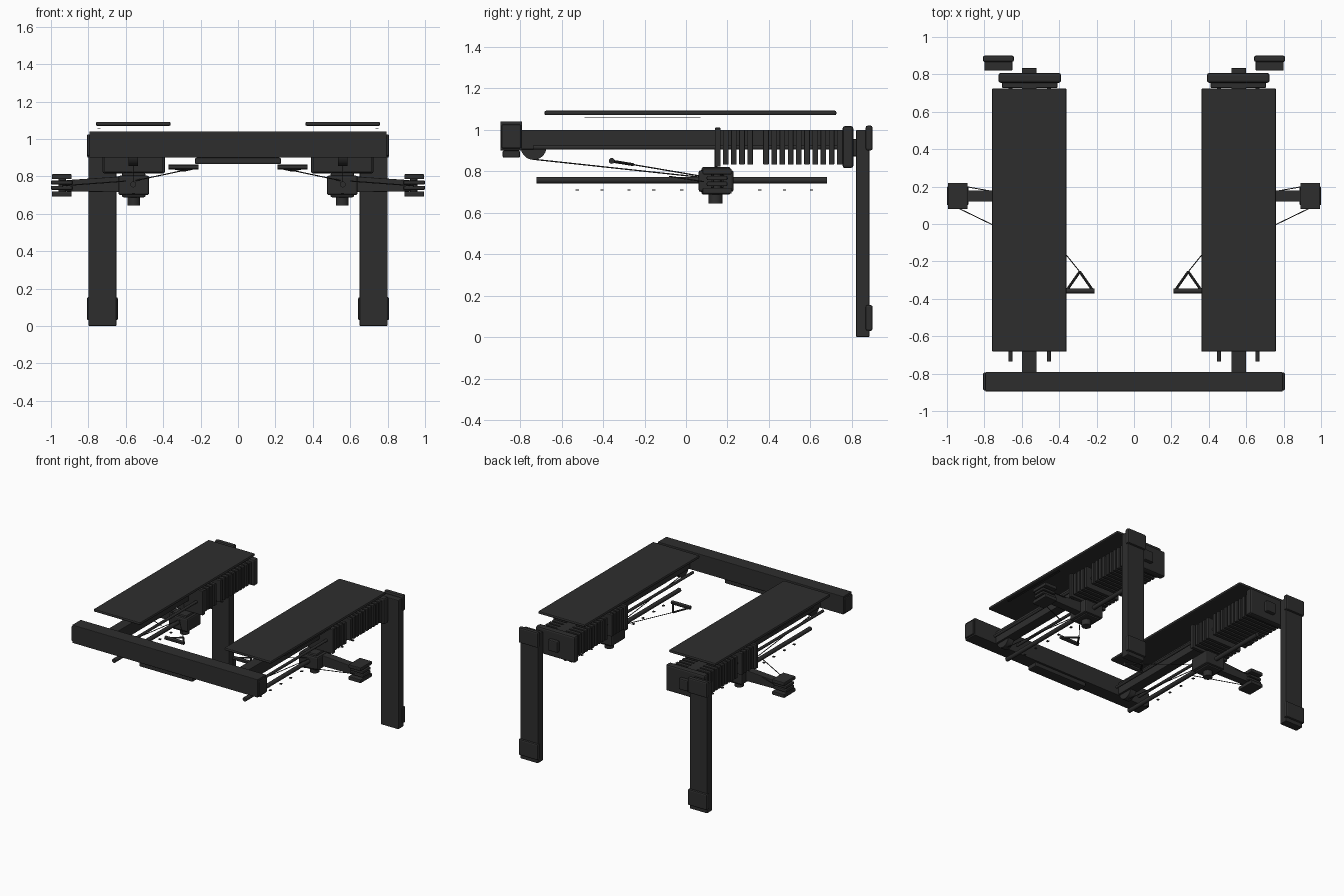
import bpy, bmesh, math
from mathutils import Vector, Matrix

cube = bpy.data.objects.get("Cube")
if cube:
    bpy.data.objects.remove(cube, do_unlink=True)

# Single dark finish
mat = bpy.data.materials.new("charcoal_black")
COL = (0.027, 0.027, 0.027, 1)
mat.diffuse_color = COL
mat.use_nodes = True
mat.node_tree.nodes["Principled BSDF"].inputs["Base Color"].default_value = COL


def finish(name, bm, bevel=0.0, smooth=False):
    me = bpy.data.meshes.new(name)
    bm.to_mesh(me)
    bm.free()
    me.materials.append(mat)
    ob = bpy.data.objects.new(name, me)
    bpy.context.collection.objects.link(ob)
    if bevel:
        m = ob.modifiers.new("bevel", 'BEVEL')
        m.width, m.segments, m.limit_method = bevel, 2, 'ANGLE'
    if smooth:
        bpy.ops.object.select_all(action='DESELECT')
        ob.select_set(True)
        bpy.context.view_layer.objects.active = ob
        bpy.ops.object.shade_smooth_by_angle()
    return ob


def add_box(bm, x, y, z):
    size = [b - a for a, b in (x, y, z)]
    mid = [(a + b) / 2 for a, b in (x, y, z)]
    bmesh.ops.create_cube(bm, size=1, matrix=Matrix.Translation(mid) @ Matrix.Diagonal((*size, 1)))


def add_rod(bm, a, b, r, sides):
    a, b = Vector(a), Vector(b)
    d = b - a
    mtx = Matrix.Translation((a + b) / 2) @ d.to_track_quat('Z', 'Y').to_matrix().to_4x4()
    bmesh.ops.create_cone(bm, cap_ends=True, segments=sides, radius1=r, radius2=r,
                          depth=d.length, matrix=mtx)


def box(name, x, y, z, bevel=0.004):
    bm = bmesh.new()
    add_box(bm, x, y, z)
    return finish(name, bm, bevel)


def rod(name, a, b, r, sides=16):
    bm = bmesh.new()
    add_rod(bm, a, b, r, sides)
    return finish(name, bm, smooth=True)


def span(s, a, b):
    return tuple(sorted((s * a, s * b)))


# Front cross beam and the plate beneath it
box("front_beam", (-0.795, 0.795), (-0.895, -0.79), (0.9, 1.04))
box("beam_lower_plate", (-0.23, 0.23), (-0.885, -0.80), (0.865, 0.9), 0.008)

for s, side in ((1, "left"), (-1, "right")):
    def sbox(name, x, y, z, bevel=0.004):
        return box(f"{side}_{name}", span(s, *x), y, z, bevel)

    def srod(name, a, b, r, sides=16):
        return rod(f"{side}_{name}", (s * a[0], *a[1:]), (s * b[0], *b[1:]), r, sides)

    # Beam end, leg and its end caps
    sbox("beam_end_cap", (0.79, 0.807), (-0.89, -0.795), (0.91, 1.025), 0.007)
    sbox("leg", (0.65, 0.80), (0.82, 0.885), (0.0, 1.0), 0.006)
    sbox("leg_top_cap", (0.642, 0.808), (0.866, 0.9), (0.9, 1.02), 0.01)
    sbox("leg_foot_cap", (0.642, 0.808), (0.866, 0.9), (0.03, 0.155), 0.01)

    # Long rail and top panel
    sbox("rail", (0.52, 0.60), (-0.80, 0.77), (0.905, 1.0))
    sbox("top_panel", (0.36, 0.76), (-0.683, 0.725), (1.07, 1.092), 0.008)
    sbox("panel_edge_strip", (0.735, 0.75), (-0.49, 0.07), (1.056, 1.06), 0)

    # Rear end block and hub
    sbox("end_block", (0.39, 0.725), (0.755, 0.807), (0.815, 1.018), 0.012)
    sbox("end_hub", (0.52, 0.60), (0.80, 0.835), (0.87, 0.955), 0.008)

    # Bellows fins in two groups
    bm = bmesh.new()
    ys = [0.153 + 0.039 * i for i in range(5)] + [0.386 + 0.0395 * i for i in range(10)]
    for i, y in enumerate(ys):
        g = 0.01 if i == 0 else 0
        add_box(bm, span(s, 0.41 - g, 0.705 + g), (y - 0.0135, y + 0.0135),
                (0.832 - g, 1.0 + g))
    finish(f"{side}_bellows_fins", bm, 0.003)

    # Guide rods under the rail
    for i, x in enumerate((0.455, 0.66)):
        srod(f"upper_guide_rod_{i + 1}", (x, -0.735, 0.915), (x, 0.76, 0.915), 0.0105)
    srod("lower_guide_rod", (0.56, -0.72, 0.757), (0.56, 0.68, 0.757), 0.016)

    # Tiny markers beneath the lower rod
    bm = bmesh.new()
    for y in (-0.525, -0.405, -0.275, -0.155, -0.02, 0.355, 0.475, 0.605):
        add_box(bm, span(s, 0.552, 0.568), (y - 0.008, y + 0.008), (0.706, 0.712))
    finish(f"{side}_markers", bm)

    # Carriage with stepped housing, knob and hanger
    sbox("carriage", (0.475, 0.64), (0.06, 0.23), (0.70, 0.805), 0.012)
    sbox("carriage_core", (0.495, 0.62), (0.075, 0.215), (0.688, 0.82), 0.008)
    srod("carriage_knob", (0.557, 0.143, 0.645), (0.557, 0.143, 0.70), 0.034, 20)
    srod("carriage_hanger", (0.56, 0.145, 0.80), (0.56, 0.145, 0.91), 0.007, 8)

    # Tapered side arm
    bm = bmesh.new()
    add_box(bm, span(s, 0.62, 0.92), (0.12, 0.18), (0.715, 0.80))
    for v in bm.verts:
        if abs(v.co.x) > 0.8:
            v.co.z = 0.72 if v.co.z < 0.75 else 0.78
    finish(f"{side}_side_arm", bm, 0.004)

    # Arm head made of stacked plates
    sbox("arm_head_top", (0.89, 0.995), (0.08, 0.22), (0.785, 0.812), 0.005)
    sbox("arm_head_upper_disc", (0.885, 1.0), (0.10, 0.20), (0.757, 0.778), 0.006)
    sbox("arm_head_lower_disc", (0.885, 1.0), (0.10, 0.20), (0.728, 0.75), 0.006)
    sbox("arm_head_bottom", (0.89, 0.995), (0.08, 0.22), (0.692, 0.72), 0.005)
    srod("arm_head_pin", (0.94, 0.15, 0.70), (0.94, 0.15, 0.80), 0.02, 12)

    # Pulley behind the front beam
    srod("pulley", (0.535, -0.735, 0.917), (0.585, -0.735, 0.917), 0.062, 28)

    # Pull handle: triangular frame with grip
    apex, c1, c2 = (0.29, -0.255, 0.832), (0.22, -0.355, 0.848), (0.36, -0.355, 0.848)
    srod("handle_bar_1", apex, c1, 0.007, 8)
    srod("handle_bar_2", apex, c2, 0.007, 8)
    srod("handle_grip", (0.212, -0.358, 0.85), (0.372, -0.358, 0.85), 0.014, 12)

    # Thin cables
    cables = [((0.56, -0.74, 0.858), (0.56, 0.08, 0.77)),
              (apex, (0.56, 0.08, 0.775)),
              ((0.94, 0.085, 0.75), (0.60, -0.08, 0.775)),
              ((0.90, 0.20, 0.765), (0.62, 0.15, 0.80))]
    for i, (a, b) in enumerate(cables):
        srod(f"cable_{i + 1}", a, b, 0.003, 6)
